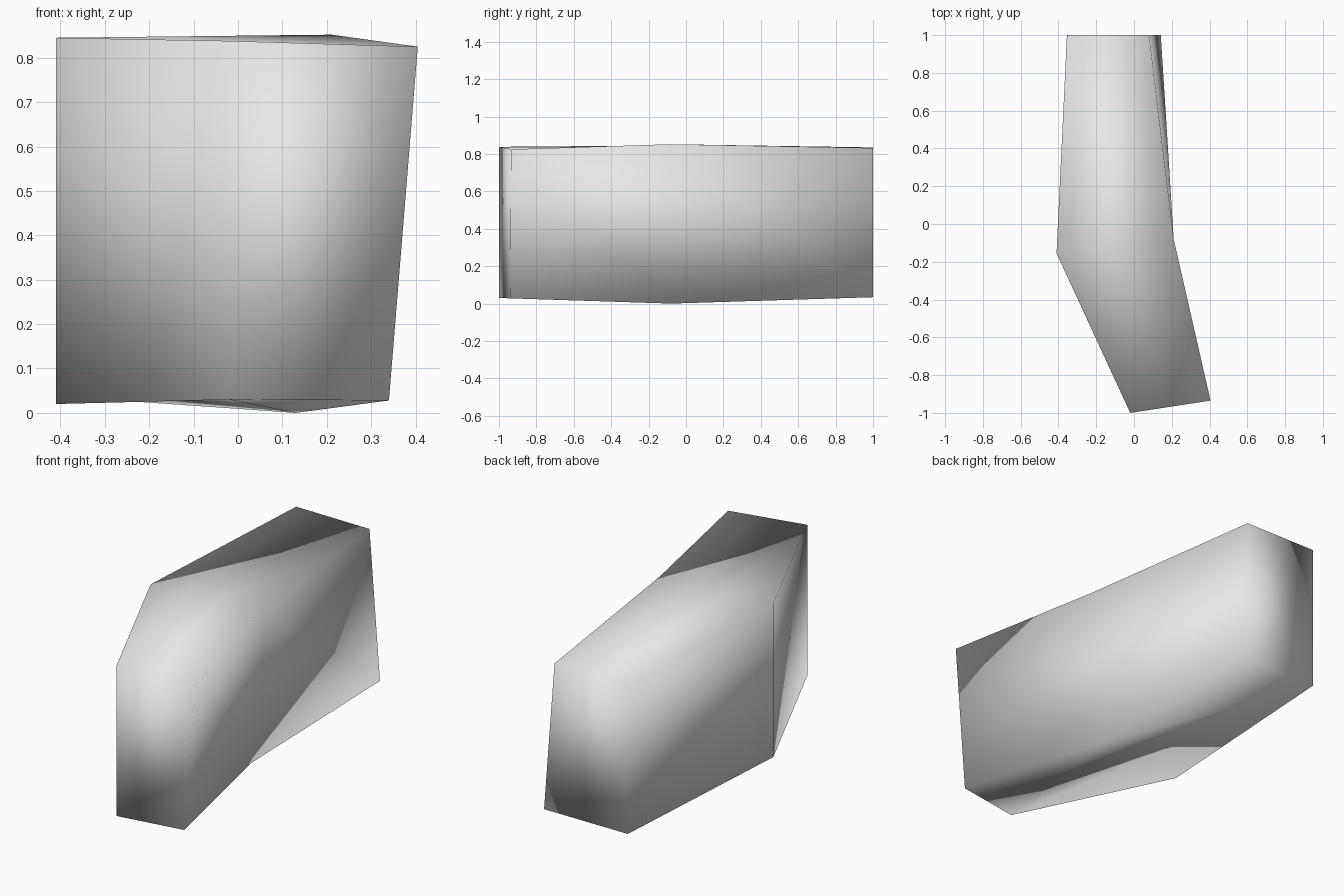
import bpy, bmesh

cube = bpy.data.objects.get("Cube")
if cube:
    bpy.data.objects.remove(cube, do_unlink=True)

# One plain grey material
grey = bpy.data.materials.new("light_grey")
grey.use_nodes = True
colour = (0.8, 0.8, 0.8, 1.0)
grey.diffuse_color = colour
grey.node_tree.nodes["Principled BSDF"].inputs["Base Color"].default_value = colour

# Outlines of the two caps, counter-clockwise from the front corner
top_outline = [(-0.02, -1.0, 0.838), (0.405, -0.935, 0.825), (0.21, -0.08, 0.852),
               (0.08, 1.0, 0.832), (-0.355, 1.0, 0.835), (-0.41, -0.155, 0.845)]
base_outline = [(-0.02, -1.0, 0.03), (0.34, -0.94, 0.028), (0.13, -0.08, 0.0),
                (0.142, 1.0, 0.034), (-0.355, 1.0, 0.034), (-0.41, -0.155, 0.02)]

# Bent block: two caps joined by slightly twisted walls
bm = bmesh.new()
top = [bm.verts.new(p) for p in top_outline]
base = [bm.verts.new(p) for p in base_outline]
bm.faces.new(top)
bm.faces.new(base[::-1])
count = len(top)
for i in range(count):
    j = (i + 1) % count
    bm.faces.new((base[i], base[j], top[i]))
    bm.faces.new((top[i], base[j], top[j]))
for face in bm.faces:
    face.smooth = True

mesh = bpy.data.meshes.new("bent_block")
bm.to_mesh(mesh)
bm.free()
mesh.materials.append(grey)
block = bpy.data.objects.new("bent_block", mesh)
bpy.context.collection.objects.link(block)
